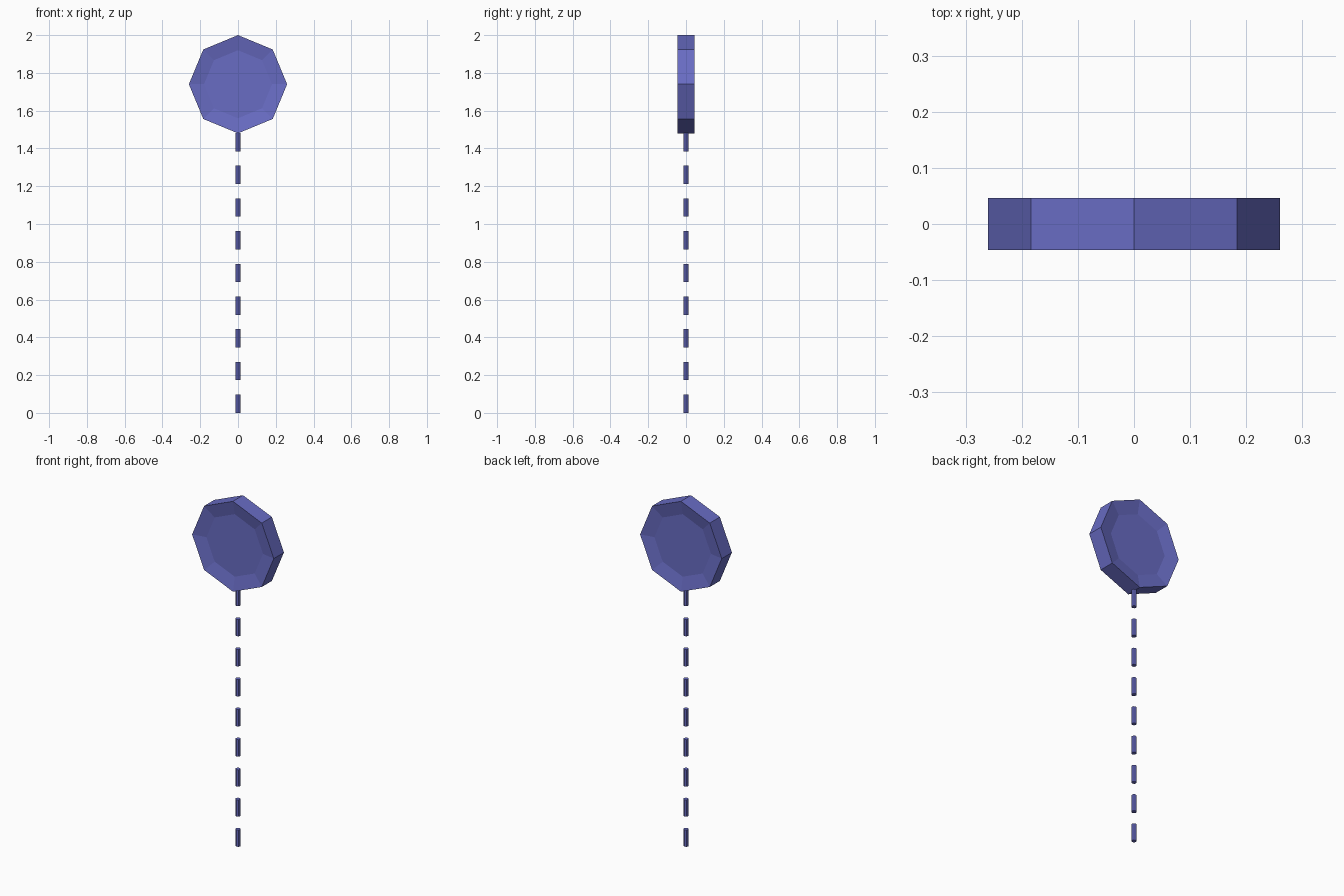
import bpy, bmesh, math
from mathutils import Matrix

if "Cube" in bpy.data.objects:
    bpy.data.objects.remove(bpy.data.objects["Cube"])

mat = bpy.data.materials.new("blue")
mat.diffuse_color = (0.14, 0.15, 0.55, 1)
mat.use_nodes = True
mat.node_tree.nodes["Principled BSDF"].inputs["Base Color"].default_value = mat.diffuse_color


def cylinder(name, sides, radius, depth, matrix, edit=None):
    bm = bmesh.new()
    bmesh.ops.create_cone(bm, cap_ends=True, segments=sides, radius1=radius,
                          radius2=radius, depth=depth)
    if edit:
        edit(bm)
    bm.transform(matrix)
    mesh = bpy.data.meshes.new(name)
    bm.to_mesh(mesh)
    bm.free()
    mesh.materials.append(mat)
    obj = bpy.data.objects.new(name, mesh)
    bpy.context.collection.objects.link(obj)
    return obj


def dish_caps(bm):
    # shallow recessed octagon on both sides of the plate
    caps = [f for f in bm.faces if abs(f.normal.z) > 0.9]
    bmesh.ops.inset_individual(bm, faces=caps, use_even_offset=True,
                               thickness=0.08 * math.cos(math.pi / 8), depth=-0.016)


# Octagonal head, corners pointing up, down and sideways
cylinder("octagon_head", 8, 0.26, 0.092,
         Matrix.Translation((0, 0, 1.74)) @ Matrix.Rotation(math.pi / 2, 4, 'X'),
         dish_caps)

# Dashed stem of nine short rods
length, pitch = 0.097, 0.1731
for i in range(9):
    cylinder(f"stem_dash_{i + 1}", 8, 0.014, length,
             Matrix.Translation((0, 0, length / 2 + i * pitch)))
